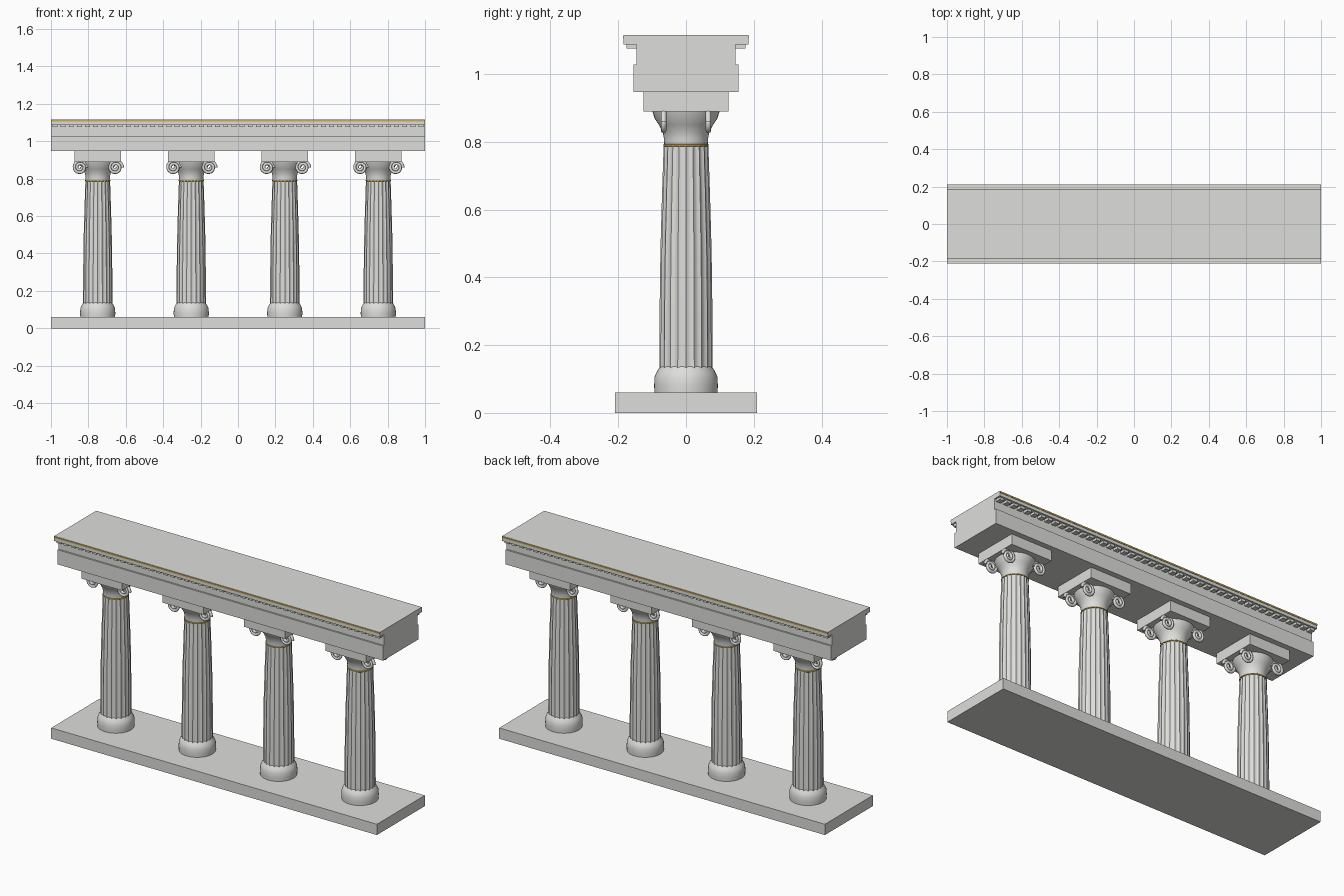
import bpy, bmesh, math

if "Cube" in bpy.data.objects:
    bpy.data.objects.remove(bpy.data.objects["Cube"])


def material(name, color):
    m = bpy.data.materials.new(name)
    m.diffuse_color = (*color, 1)
    m.use_nodes = True
    m.node_tree.nodes["Principled BSDF"].inputs["Base Color"].default_value = m.diffuse_color
    return m


STONE = material("pale stone", (0.73, 0.73, 0.71))
GOLD = material("gold trim", (0.62, 0.40, 0.09))


def finish(name, bm, mat, smooth=None):
    bmesh.ops.recalc_face_normals(bm, faces=bm.faces)
    me = bpy.data.meshes.new(name)
    bm.to_mesh(me)
    bm.free()
    me.materials.append(mat)
    ob = bpy.data.objects.new(name, me)
    bpy.context.collection.objects.link(ob)
    if smooth:
        bpy.ops.object.select_all(action='DESELECT')
        ob.select_set(True)
        bpy.context.view_layer.objects.active = ob
        bpy.ops.object.shade_smooth_by_angle(angle=math.radians(smooth))
    return ob


def add_box(bm, x, y, z):
    """Add a box from (min, max) ranges."""
    vs = bmesh.ops.create_cube(bm, size=1)["verts"]
    for v in vs:
        v.co = [r[0] if c < 0 else r[1] for c, r in zip(v.co, (x, y, z))]


def box(name, x, y, z, mat=STONE):
    bm = bmesh.new()
    add_box(bm, x, y, z)
    return finish(name, bm, mat)


def lathe(name, cx, profile, mat=STONE, n=40, flutes=0, depth=0.0, smooth=35):
    """Stack rings of (radius, z), optionally scalloped into flutes."""
    bm = bmesh.new()
    rings = []
    for r, z in profile:
        ring = []
        for i in range(n):
            a = 2 * math.pi * i / n
            rr = r - depth * abs(math.sin(a * flutes / 2))
            ring.append(bm.verts.new((cx + rr * math.cos(a), rr * math.sin(a), z)))
        rings.append(ring)
    for lo, hi in zip(rings, rings[1:]):
        for i in range(n):
            j = (i + 1) % n
            bm.faces.new((lo[i], lo[j], hi[j], hi[i]))
    bm.faces.new(rings[0])
    bm.faces.new(rings[-1])
    return finish(name, bm, mat, smooth)


def volute(name, cx, cy, cz):
    """Spiral tube winding inwards in the x-z plane."""
    bm = bmesh.new()
    steps, sides, tube, turns = 44, 8, 0.008, 2.1
    rings = []
    for s in range(steps + 1):
        a = 2 * math.pi * turns * s / steps
        r = 0.038 - 0.0145 * a / (2 * math.pi)
        ring = []
        for k in range(sides):
            b = 2 * math.pi * k / sides
            rr = r + tube * math.cos(b)
            ring.append(bm.verts.new((cx + rr * math.cos(a), cy + tube * math.sin(b),
                                      cz + rr * math.sin(a))))
        rings.append(ring)
    for p, q in zip(rings, rings[1:]):
        for k in range(sides):
            m = (k + 1) % sides
            bm.faces.new((p[k], p[m], q[m], q[k]))
    bm.faces.new(rings[0])
    bm.faces.new(rings[-1])
    return finish(name, bm, STONE, 50)


# Plinth and entablature
FULL = (-1, 1)
box("base_slab", FULL, (-0.21, 0.21), (0, 0.06))
box("architrave", FULL, (-0.155, 0.155), (0.947, 1.028))
box("frieze", FULL, (-0.146, 0.146), (1.028, 1.088))
box("cornice", FULL, (-0.184, 0.184), (1.088, 1.115))

# Dentils and gold edging along both long sides
COUNT = 46
for side, label in ((-1, "front"), (1, "back")):
    bm = bmesh.new()
    pitch = 2 / COUNT
    for i in range(COUNT):
        x = -1 + pitch * (i + 0.5)
        y = sorted((side * 0.14, side * 0.175))
        add_box(bm, (x - pitch * 0.3, x + pitch * 0.3), y, (1.075, 1.09))
    finish(label + "_dentils", bm, STONE)
    box(label + "_gold_edge", FULL, sorted((side * 0.183, side * 0.186)),
        (1.105, 1.113), GOLD)

# Columns
for n, cx in enumerate((-0.75, -0.25, 0.25, 0.75), 1):
    tag = f"_{n}"
    lathe("column_base" + tag, cx,
          [(0.093, 0.06), (0.094, 0.08), (0.093, 0.105), (0.088, 0.118),
           (0.081, 0.13), (0.076, 0.137)])
    lathe("fluted_shaft" + tag, cx,
          [(0.079, 0.12), (0.078, 0.3), (0.0755, 0.48), (0.071, 0.64), (0.066, 0.79)],
          n=120, flutes=20, depth=0.004, smooth=30)
    lathe("gold_ring" + tag, cx,
          [(0.064, 0.786), (0.067, 0.788), (0.067, 0.792), (0.064, 0.794)], GOLD)
    lathe("capital_bell" + tag, cx,
          [(0.064, 0.788), (0.065, 0.81), (0.069, 0.83), (0.08, 0.85),
           (0.093, 0.87), (0.1, 0.892)])
    box("abacus" + tag, (cx - 0.125, cx + 0.125), (-0.125, 0.125), (0.89, 0.95))
    for sx in (-1, 1):
        for sy in (-1, 1):
            volute("volute" + tag, cx + sx * 0.095, sy * 0.066, 0.86)
